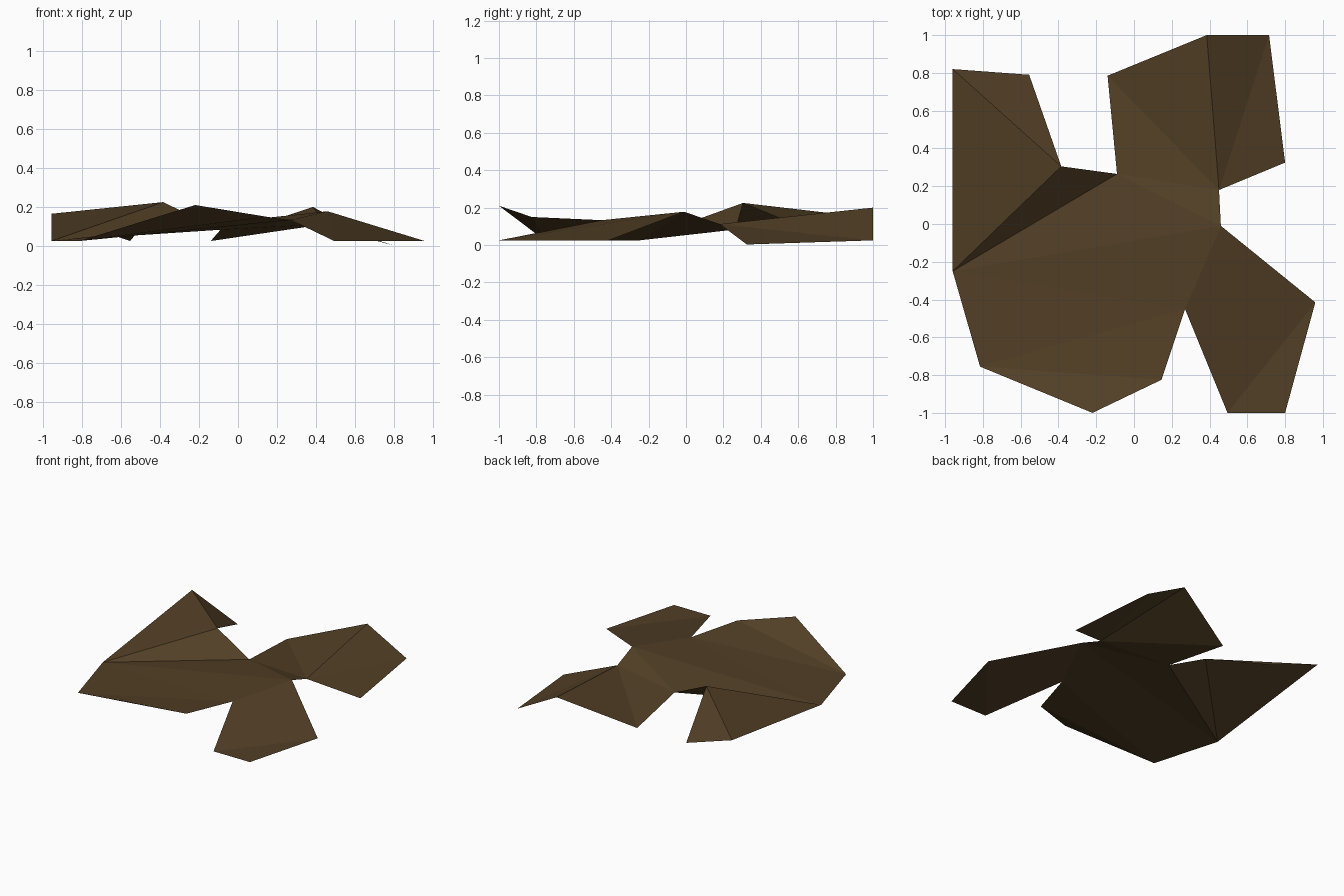
import bpy
from mathutils import Vector

if "Cube" in bpy.data.objects:
    bpy.data.objects.remove(bpy.data.objects["Cube"])

# One flat colour for the whole folded sheet
brown = bpy.data.materials.new("dark_brown")
brown.diffuse_color = (0.085, 0.050, 0.019, 1)
brown.use_nodes = True
brown.node_tree.nodes["Principled BSDF"].inputs["Base Color"].default_value = brown.diffuse_color

# Corners of the folded sheet
P = {
    "A": (-.96, .82, .165), "B": (-.555, .79, .025), "C": (-.385, .305, .225),
    "D": (-.96, -.25, .025), "E": (-.09, .265, .083), "F": (-.14, .785, .025),
    "G": (.385, 1, .20), "H": (.715, 1, .025), "I": (.80, .325, .003),
    "J": (.45, .18, .112), "K": (.46, -.01, .178), "L": (.96, -.415, .025),
    "M": (.80, -1, .025), "N": (.495, -1, .025), "O": (.27, -.45, .133),
    "P": (.145, -.825, .15), "Q": (-.22, -1, .21), "R": (-.815, -.755, .025),
}


def sheet(name, triangles):
    """Flat facets through the named corners, all facing up."""
    keys = sorted(set("".join(triangles)))
    faces = []
    for t in triangles:
        a, b, c = (Vector(P[k]) for k in t)
        if (b - a).cross(c - a).z < 0:
            t = t[::-1]
        faces.append([keys.index(k) for k in t])
    me = bpy.data.meshes.new(name)
    me.from_pydata([P[k] for k in keys], [], faces)
    me.materials.append(brown)
    bpy.context.collection.objects.link(bpy.data.objects.new(name, me))


# Central sheet
sheet("main_sheet", ["EJK", "EKD", "DKO", "DOR", "ROP", "RPQ"])
# Raised fold on the left
sheet("left_fold", ["CED", "ACD", "ABC"])
# Rear flap with ridge
sheet("rear_flap", ["EFJ", "FGJ", "GHJ", "HIJ"])
# Front right flap
sheet("front_flap", ["KON", "KNL", "LNM"])
